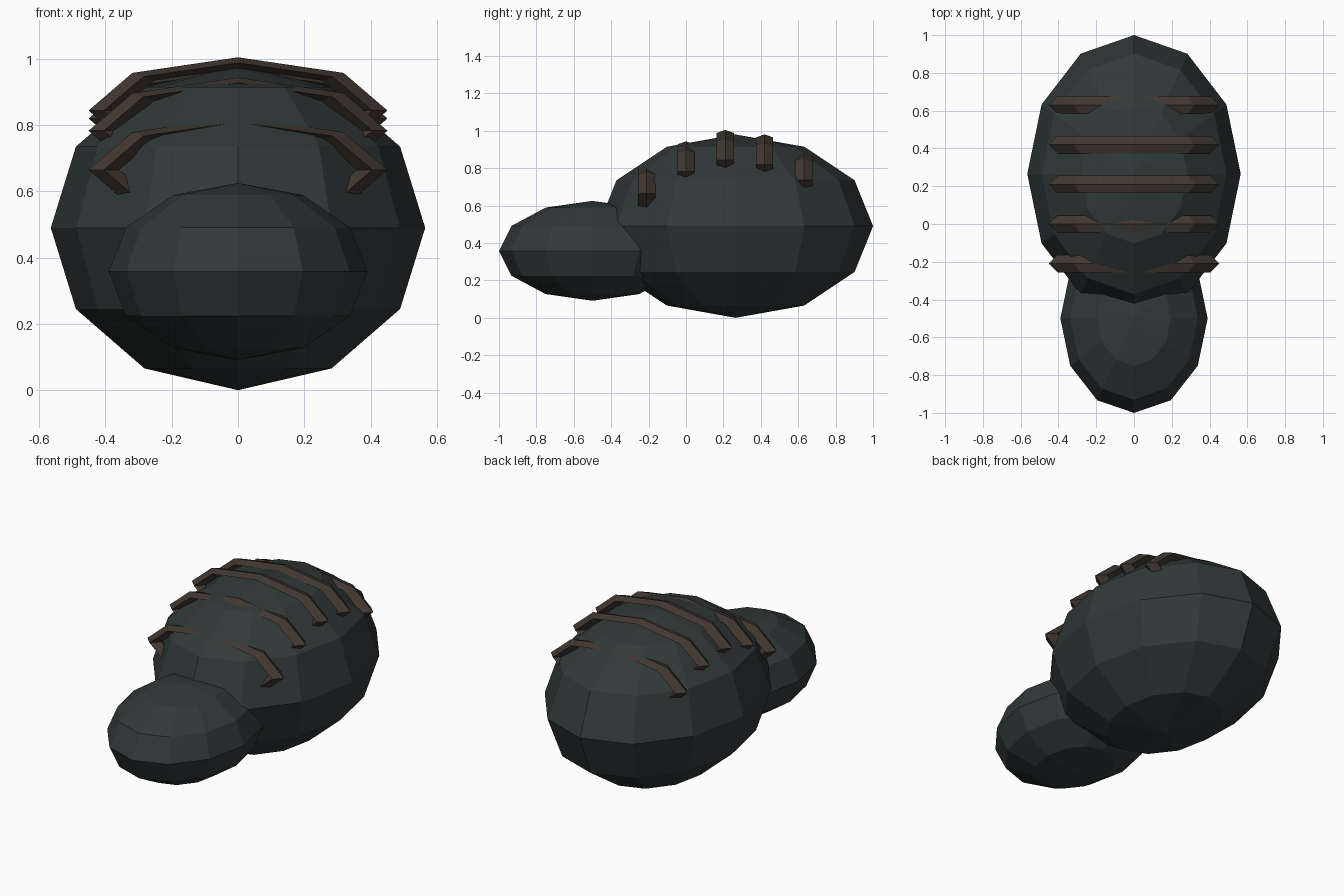
import bpy
from math import pi

cube = bpy.data.objects.get("Cube")
if cube:
    bpy.data.objects.remove(cube, do_unlink=True)


def make_material(name, rgb):
    mat = bpy.data.materials.new(name)
    mat.use_nodes = True
    color = (*rgb, 1.0)
    mat.diffuse_color = color
    mat.node_tree.nodes["Principled BSDF"].inputs["Base Color"].default_value = color
    return mat


def finish(name, mat):
    obj = bpy.context.object
    obj.name = name
    obj.data.materials.append(mat)
    bpy.ops.object.transform_apply(location=False, rotation=True, scale=True)
    bpy.ops.object.shade_flat()
    return obj


def ellipsoid(name, center, radii, mat):
    bpy.ops.mesh.primitive_uv_sphere_add(segments=12, ring_count=6, radius=1, location=center)
    bpy.context.object.scale = radii
    finish(name, mat)


def back_band(name, y, z, mat):
    # Flattened square-section ring, mostly sunk into the body
    bpy.ops.mesh.primitive_torus_add(major_segments=8, minor_segments=4,
                                     major_radius=0.405, minor_radius=0.046,
                                     location=(0, y, z), rotation=(pi / 2, 0, 0))
    bpy.context.object.scale = (1, 0.356, 1)
    finish(name, mat)


slate = make_material("dark slate", (0.030, 0.041, 0.041))
brown = make_material("dark brown", (0.054, 0.039, 0.029))

# Body and head
ellipsoid("body", (0, 0.265, 0.49), (0.565, 0.735, 0.49), slate)
ellipsoid("head", (0, -0.5, 0.358), (0.39, 0.5, 0.267), slate)

# Ridged bands across the back, front to rear
band_heights = [0.665, 0.783, 0.844, 0.82, 0.738]
for i, z in enumerate(band_heights):
    back_band(f"back_band_{i + 1}", -0.21 + 0.21 * i, z, brown)
